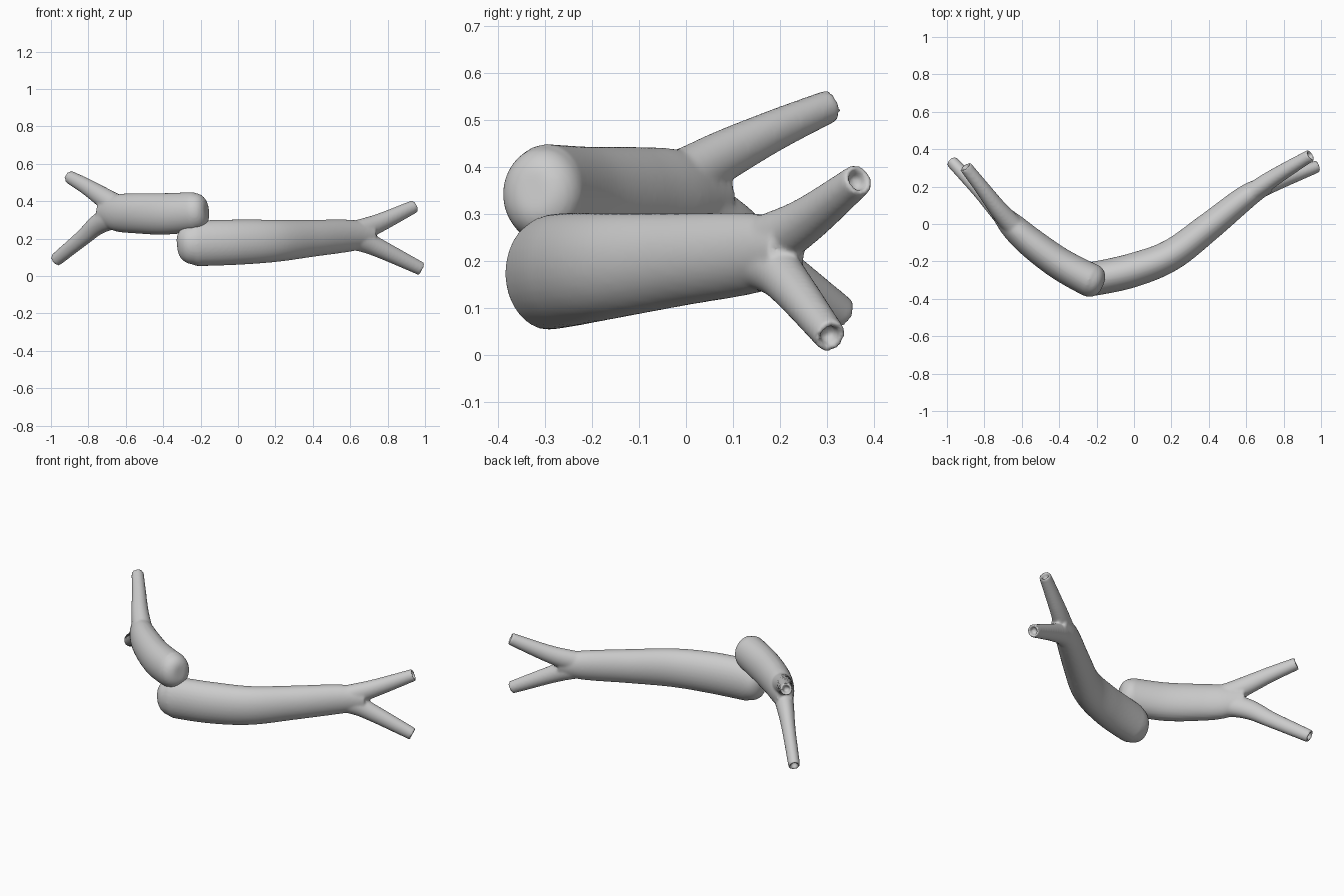
import bpy, bmesh, math
from mathutils import Vector

if "Cube" in bpy.data.objects:
    bpy.data.objects.remove(bpy.data.objects["Cube"])


def spline(pts, n=10):
    """Catmull-Rom samples through (x, y, z, side radius, vertical radius)."""
    p = [Vector(q) for q in pts]
    p = [p[0] * 2 - p[1]] + p + [p[-1] * 2 - p[-2]]
    out = []
    for a, b, c, d in zip(p, p[1:], p[2:], p[3:]):
        for i in range(n):
            t = i / n
            out.append(0.5 * (2 * b + (c - a) * t + (2 * a - 5 * b + 4 * c - d) * t * t
                              + (3 * b - a - 3 * c + d) * t ** 3))
    return out + [p[-2]]


def tube(bm, pts, cap=0.0, hollow=False, sides=32):
    """Oval sweep with an optional rounded start and dished end."""
    s = spline(pts)
    pos = [Vector(q[:3]) for q in s]
    rings, dist = [], 0.0
    for i, q in enumerate(s):
        t = (pos[min(i + 1, len(s) - 1)] - pos[max(i - 1, 0)]).normalized()
        if i:
            dist += (pos[i] - pos[i - 1]).length
        if cap and i == 0:      # rounded blunt end
            for k in range(9):
                a = k / 9 * math.pi / 2
                cut = cap * (1 - math.sin(a))
                rings.append((pos[0] + t * cap * (1 - math.cos(a)), t,
                              max(q[3] - cut, 0.006), max(q[4] - cut, 0.006)))
        if dist >= cap:
            rings.append((pos[i], t, q[3], q[4]))
    if hollow:                  # small open socket at the tip
        c, t, rs, ru = rings[-1]
        rings.append((c, t, rs * 0.68, ru * 0.68))
        rings.append((c - t * 0.03, t, rs * 0.5, ru * 0.5))
    loops = []
    for c, t, rs, ru in rings:
        side = t.cross(Vector((0, 0, 1))).normalized()
        up = side.cross(t)
        loops.append([bm.verts.new(c + side * rs * math.cos(2 * math.pi * k / sides)
                                   + up * ru * math.sin(2 * math.pi * k / sides))
                      for k in range(sides)])
    for a, b in zip(loops, loops[1:]):
        for k in range(sides):
            j = (k + 1) % sides
            bm.faces.new((a[k], a[j], b[j], b[k]))
    bm.faces.new(loops[0][::-1])
    bm.faces.new(loops[-1])


def branch(name, body, prongs, cap):
    bm = bmesh.new()
    tube(bm, body, cap)
    for p in prongs:
        tube(bm, p, hollow=True)
    bmesh.ops.recalc_face_normals(bm, faces=bm.faces)
    me = bpy.data.meshes.new(name)
    bm.to_mesh(me)
    bm.free()
    ob = bpy.data.objects.new(name, me)
    bpy.context.collection.objects.link(ob)
    # fuse the trunk and prongs into one organic skin
    rm = ob.modifiers.new("fuse", 'REMESH')
    rm.mode = 'VOXEL'
    rm.voxel_size = 0.008
    rm.use_smooth_shade = True
    sm = ob.modifiers.new("soften", 'SMOOTH')
    sm.factor = 0.5
    sm.iterations = 5


# long branch on the right
branch("long_forked_branch",
       [(-.325, -.305, .160, .088, .108), (-.2, -.29, .174, .091, .121),
        (0, -.245, .181, .091, .121), (.2, -.165, .188, .084, .113),
        (.4, -.015, .202, .076, .099), (.6, .145, .216, .064, .085),
        (.72, .215, .220, .045, .062)],
       [[(.58, .13, .225, .050, .060), (.67, .195, .250, .050, .058),
         (.77, .262, .290, .044, .049), (.945, .368, .373, .033, .035)],
        [(.58, .13, .205, .050, .060), (.67, .185, .185, .050, .058),
         (.77, .227, .141, .044, .049), (.980, .308, .038, .033, .036)]],
       0.085)

# short branch on the left
branch("short_forked_branch",
       [(-.168, -.325, .350, .090, .100), (-.25, -.292, .341, .090, .107),
        (-.4, -.210, .332, .086, .111), (-.55, -.100, .335, .080, .107),
        (-.65, -.010, .337, .069, .098), (-.73, .075, .338, .045, .062)],
       [[(-.58, -.075, .345, .055, .065), (-.66, .005, .382, .055, .061),
         (-.73, .085, .426, .048, .054), (-.81, .190, .478, .040, .044),
         (-.902, .308, .530, .034, .035)],
        [(-.58, -.075, .330, .055, .065), (-.67, .01, .315, .055, .066),
         (-.75, .095, .275, .047, .056), (-.83, .180, .205, .038, .045),
         (-.975, .335, .085, .033, .036)]],
       0.065)
